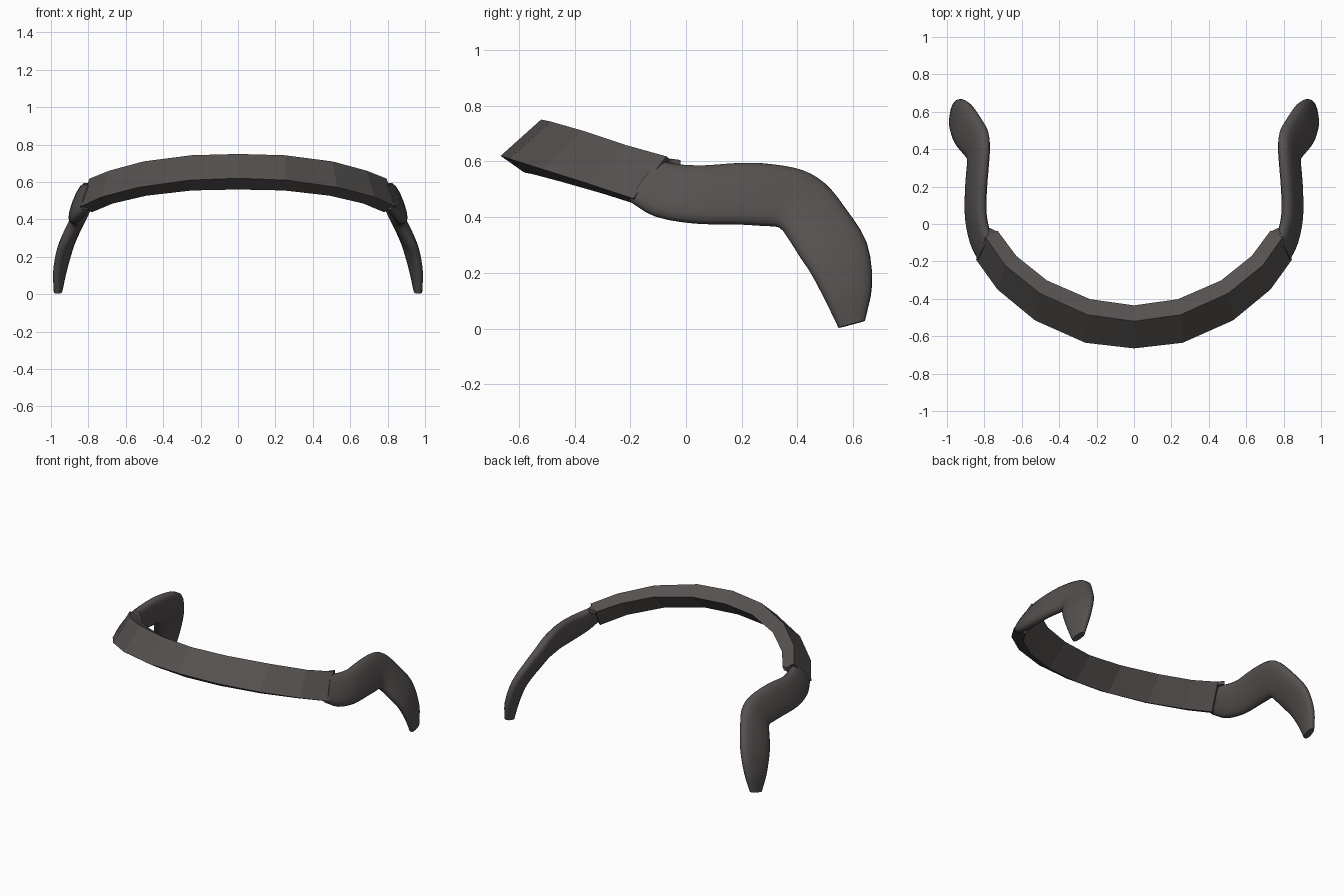
import bpy, bmesh, math
from mathutils import Vector

if "Cube" in bpy.data.objects:
    bpy.data.objects.remove(bpy.data.objects["Cube"])


def flat_material(name, color):
    mat = bpy.data.materials.new(name)
    mat.use_nodes = True
    mat.diffuse_color = color
    bsdf = mat.node_tree.nodes["Principled BSDF"]
    bsdf.inputs["Base Color"].default_value = color
    bsdf.inputs["Roughness"].default_value = 0.6
    return mat


def loft(name, rings, mat):
    """Skin a row of equal-sized rings and cap both ends."""
    bm = bmesh.new()
    loops = [[bm.verts.new(p) for p in ring] for ring in rings]
    n = len(loops[0])
    for a, b in zip(loops, loops[1:]):
        for i in range(n):
            j = (i + 1) % n
            bm.faces.new((a[i], a[j], b[j], b[i]))
    bm.faces.new(loops[0])
    bm.faces.new(loops[-1])
    bmesh.ops.recalc_face_normals(bm, faces=bm.faces)
    mesh = bpy.data.meshes.new(name)
    bm.to_mesh(mesh)
    bm.free()
    mesh.materials.append(mat)
    obj = bpy.data.objects.new(name, mesh)
    bpy.context.collection.objects.link(obj)
    return obj


def catmull(points, steps):
    """Smooth row of points through the given ones."""
    ext = [points[0] * 2 - points[1]] + points + [points[-1] * 2 - points[-2]]
    out = []
    for a, b, c, d in zip(ext, ext[1:], ext[2:], ext[3:]):
        for k in range(steps):
            t = k / steps
            out.append(b + (c - a) * t / 2 + (a * 2 - b * 5 + c * 4 - d) * (t * t / 2)
                       + (b * 3 - a - c * 3 + d) * (t ** 3 / 2))
    return out + [points[-1]]


charcoal = flat_material("charcoal", (0.09, 0.082, 0.079, 1))

# Front band: outer lower edge, outer upper edge, inward offset
band_half = [
    ((0, -.665, .62), (0, -.52, .75), (0, .085, -.06)),
    ((.26, -.635, .61), (.25, -.485, .743), (-.015, .083, -.055)),
    ((.53, -.515, .572), (.505, -.37, .71), (-.04, .068, -.045)),
    ((.73, -.35, .52), (.69, -.22, .66), (-.06, .05, -.035)),
    ((.845, -.19, .467), (.795, -.07, .618), (-.065, .035, -.028)),
]


def band_ring(station, side):
    low, high, inward = (Vector((p[0] * side, p[1], p[2])) for p in station)
    return [low, high, high + inward, low + inward]


loft("front_band",
     [band_ring(s, -1) for s in reversed(band_half[1:])]
     + [band_ring(s, 1) for s in band_half], charcoal)

# Side arms: upper edge, lower edge and half thickness along the length
arm_stations = [
    ((.765, -.09, .60), (.82, -.2, .455), .03),
    ((.79, -.02, .588), (.86, -.11, .402), .037),
    ((.808, .07, .586), (.885, .03, .377), .04),
    ((.804, .2, .595), (.885, .18, .374), .04),
    ((.795, .31, .59), (.878, .28, .368), .04),
    ((.788, .42, .568), (.875, .335, .362), .04),
    ((.793, .5, .52), (.9, .37, .318), .04),
    ((.83, .57, .435), (.935, .41, .255), .038),
    ((.885, .648, .31), (.957, .45, .195), .036),
    ((.93, .668, .16), (.97, .5, .1), .032),
    ((.955, .642, .028), (.968, .547, .003), .022),
]
SIDES = 16


def rounded(v):
    return math.copysign(abs(v) ** 0.8, v)


def arm_rings(side):
    upper = catmull([Vector(s[0]) for s in arm_stations], 3)
    lower = catmull([Vector(s[1]) for s in arm_stations], 3)
    thick = catmull([Vector((s[2], 0, 0)) for s in arm_stations], 3)
    mids = [(u + l) / 2 for u, l in zip(upper, lower)]
    rings = []
    for i, mid in enumerate(mids):
        across = (upper[i] - lower[i]) / 2
        along = mids[min(i + 1, len(mids) - 1)] - mids[max(i - 1, 0)]
        normal = along.cross(across).normalized() * thick[i].x
        ring = []
        for k in range(SIDES):
            a = math.tau * k / SIDES
            p = mid + across * rounded(math.cos(a)) + normal * rounded(math.sin(a))
            ring.append(Vector((p.x * side, p.y, p.z)))
        rings.append(ring)
    return rings


for label, side in (("left", 1), ("right", -1)):
    arm = loft(label + "_arm", arm_rings(side), charcoal)
    bpy.ops.object.select_all(action="DESELECT")
    arm.select_set(True)
    bpy.context.view_layer.objects.active = arm
    bpy.ops.object.shade_smooth_by_angle(angle=math.radians(50))

    # Small hinge tab where the arm enters the band
    a, b = Vector((.745, -.075, .575)), Vector((.785, -.055, .585))
    up, back = Vector((0, 0, .025)), Vector((-.012, .035, -.005))
    tab = [[a, b, b + up, a + up], [p + back for p in (a, b, b + up, a + up)]]
    loft(label + "_hinge_tab",
         [[Vector((p.x * side, p.y, p.z)) for p in r] for r in tab], charcoal)
